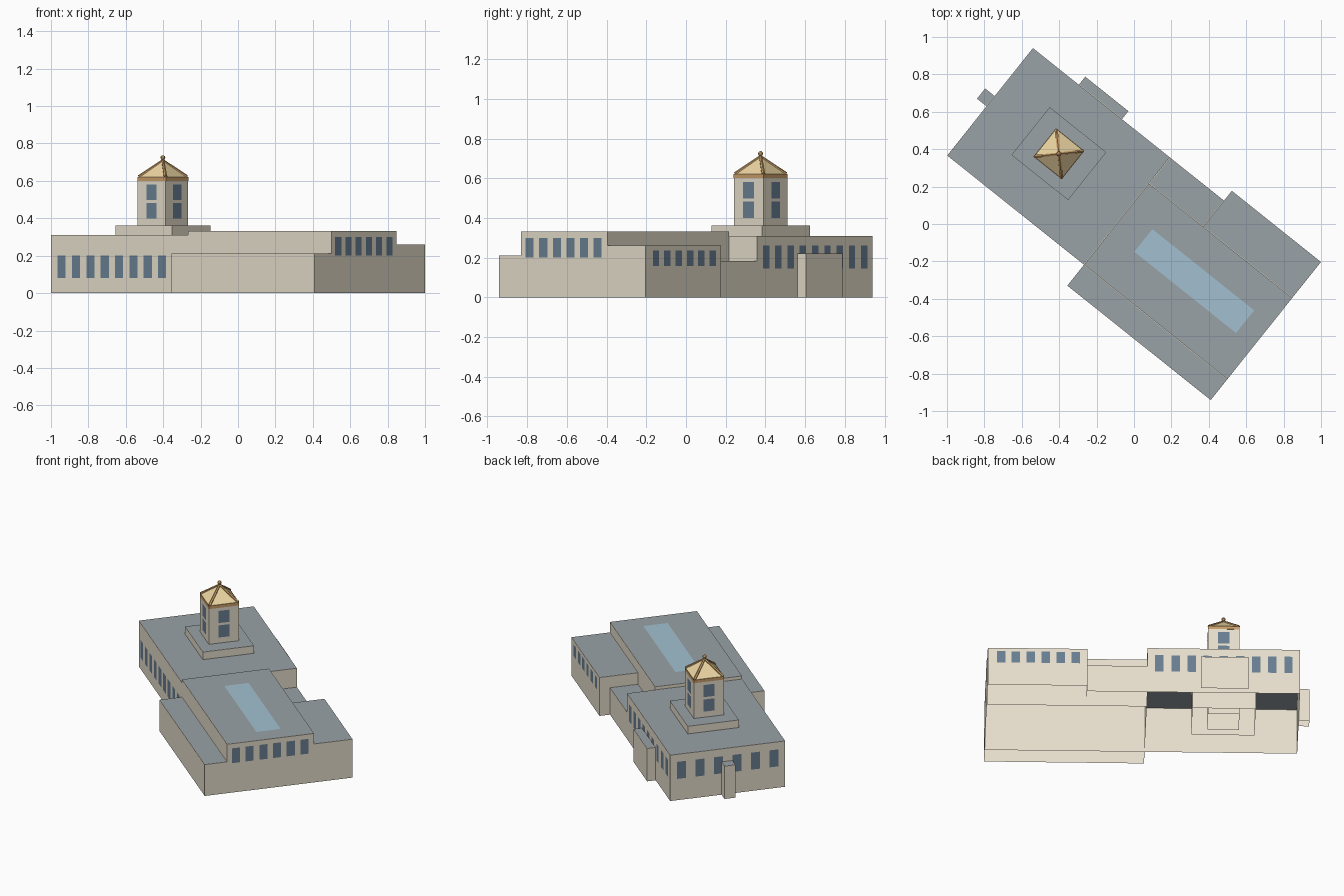
import bpy, bmesh, math
from mathutils import Matrix, Vector

if "Cube" in bpy.data.objects:
    bpy.data.objects.remove(bpy.data.objects["Cube"])

# The whole building is turned on its site; parts use local (a, b, z) axes
SITE = Matrix.Rotation(math.radians(-38.6), 4, 'Z')

def material(name, col):
    m = bpy.data.materials.new(name)
    m.diffuse_color = (*col, 1)
    m.use_nodes = True
    m.node_tree.nodes["Principled BSDF"].inputs["Base Color"].default_value = m.diffuse_color
    return m

STONE = material("stone", (0.79, 0.73, 0.60))
ROOF = material("roof_grey", (0.32, 0.36, 0.39))
GLASS = material("window_blue", (0.14, 0.21, 0.29))
SKY = material("skylight_blue", (0.36, 0.53, 0.64))
GOLD = material("pale_gold", (0.84, 0.67, 0.36))
BRONZE = material("bronze", (0.58, 0.34, 0.14))

def finish(name, bm, *mats):
    bmesh.ops.transform(bm, matrix=SITE, verts=bm.verts)
    me = bpy.data.meshes.new(name)
    bm.to_mesh(me)
    bm.free()
    for m in mats:
        me.materials.append(m)
    ob = bpy.data.objects.new(name, me)
    bpy.context.collection.objects.link(ob)
    return ob

def add_box(bm, a0, a1, b0, b1, z0, z1):
    m = Matrix.Translation(((a0 + a1) / 2, (b0 + b1) / 2, (z0 + z1) / 2))
    m = m @ Matrix.Diagonal((a1 - a0, b1 - b0, z1 - z0, 1))
    bmesh.ops.create_cube(bm, size=1, matrix=m)

def block(name, a0, a1, b0, b1, h):
    """Open-bottomed stone shell from the ground, grey roof inside a thin coping."""
    bm = bmesh.new()
    add_box(bm, a0, a1, b0, b1, 0, h)
    bm.normal_update()
    bottom = [f for f in bm.faces if f.normal.z < -0.5]
    bmesh.ops.delete(bm, geom=bottom, context='FACES_ONLY')
    roof = [f for f in bm.faces if f.normal.z > 0.5]
    bmesh.ops.inset_region(bm, faces=roof, thickness=0.003)
    roof[0].material_index = 1
    finish(name, bm, STONE, ROOF)

def windows(name, axis, face, out, start, end, n, w, z0, z1):
    """Row of flat panes just proud of a wall that runs along the given axis."""
    bm = bmesh.new()
    d = face + out * 0.002
    for i in range(n):
        c = start + (end - start) * i / max(n - 1, 1)
        corners = [(c - w / 2, z0), (c + w / 2, z0), (c + w / 2, z1), (c - w / 2, z1)]
        if (axis == 'a') == (out > 0):
            corners.reverse()
        bm.faces.new([bm.verts.new((s, d, z) if axis == 'a' else (d, s, z)) for s, z in corners])
    finish(name, bm, GLASS)

# Main masses
block("main_block", -1.009, -0.073, -0.337, 0.398, 0.31)
block("rear_hall", -0.073, 0.908, -0.337, 0.219, 0.331)
block("front_wing", -0.073, 0.908, -0.480, -0.337, 0.212)
block("link_wing", -0.073, 0.298, 0.219, 0.398, 0.182)
block("back_wing", 0.298, 0.908, 0.219, 0.465, 0.26)
block("back_porch", -0.695, -0.40, 0.398, 0.453, 0.222)
block("end_porch", -1.074, -1.009, 0.0, 0.07, 0.222)

# Skylight in the hall roof
bm = bmesh.new()
bm.faces.new([bm.verts.new((a, b, 0.3325)) for a, b in
              ((0.094, -0.115), (0.79, -0.115), (0.79, 0.04), (0.094, 0.04))])
finish("skylight", bm, SKY)

# Window rows
windows("front_windows", 'a', -0.337, -1, -0.936, -0.15, 9, 0.056, 0.08, 0.20)
windows("main_back_windows", 'a', 0.398, 1, -0.938, -0.146, 9, 0.052, 0.145, 0.26)
windows("end_windows", 'b', -1.009, -1, -0.265, 0.326, 6, 0.058, 0.145, 0.26)
windows("hall_windows", 'b', 0.908, 1, -0.281, 0.157, 6, 0.052, 0.20, 0.30)
windows("back_wing_windows", 'a', 0.465, 1, 0.369, 0.827, 6, 0.052, 0.157, 0.236)

# Tower
CA, CB, R = -0.548, 0.043, 0.096
block("tower_base", -0.742, -0.355, -0.12, 0.207, 0.361)
block("tower_shaft", CA - R, CA + R, CB - R, CB + R, 0.602)
for side, tag in ((-1, "near"), (1, "far")):
    for level, z in (("low", 0.40), ("high", 0.498)):
        windows(f"tower_{level}_{tag}_a", 'a', CB + side * R, side, CA, CA, 1, 0.07, z, z + 0.082)
        windows(f"tower_{level}_{tag}_b", 'b', CA + side * R, side, CB, CB, 1, 0.07, z, z + 0.082)

# Gilded pyramid roof with rim and hip ribs
E = R + 0.001
bm = bmesh.new()
add_box(bm, CA - E, CA + E, CB - E, CB + E, 0.60, 0.621)
finish("cupola_rim", bm, BRONZE)

bm = bmesh.new()
bmesh.ops.create_cone(bm, cap_ends=True, segments=4, radius1=0.094 * math.sqrt(2),
                      radius2=0.008, depth=0.085,
                      matrix=Matrix.Translation((CA, CB, 0.6635)) @ Matrix.Rotation(math.pi / 4, 4, 'Z'))
finish("cupola_roof", bm, GOLD)

bm = bmesh.new()
top = Vector((CA, CB, 0.708))
for sa in (-1, 1):
    for sb in (-1, 1):
        foot = Vector((CA + sa * 0.091, CB + sb * 0.091, 0.621))
        d = top - foot
        m = Matrix.Translation((top + foot) / 2) @ d.to_track_quat('Z', 'Y').to_matrix().to_4x4()
        bmesh.ops.create_cone(bm, cap_ends=True, segments=6, radius1=0.010,
                              radius2=0.008, depth=d.length, matrix=m)
finish("hip_ribs", bm, BRONZE)

# Finial
bm = bmesh.new()
bmesh.ops.create_cone(bm, cap_ends=True, segments=8, radius1=0.012, radius2=0.006,
                      depth=0.03, matrix=Matrix.Translation((CA, CB, 0.708)))
bmesh.ops.create_icosphere(bm, subdivisions=2, radius=0.013,
                           matrix=Matrix.Translation((CA, CB, 0.724)))
finish("finial", bm, BRONZE)
